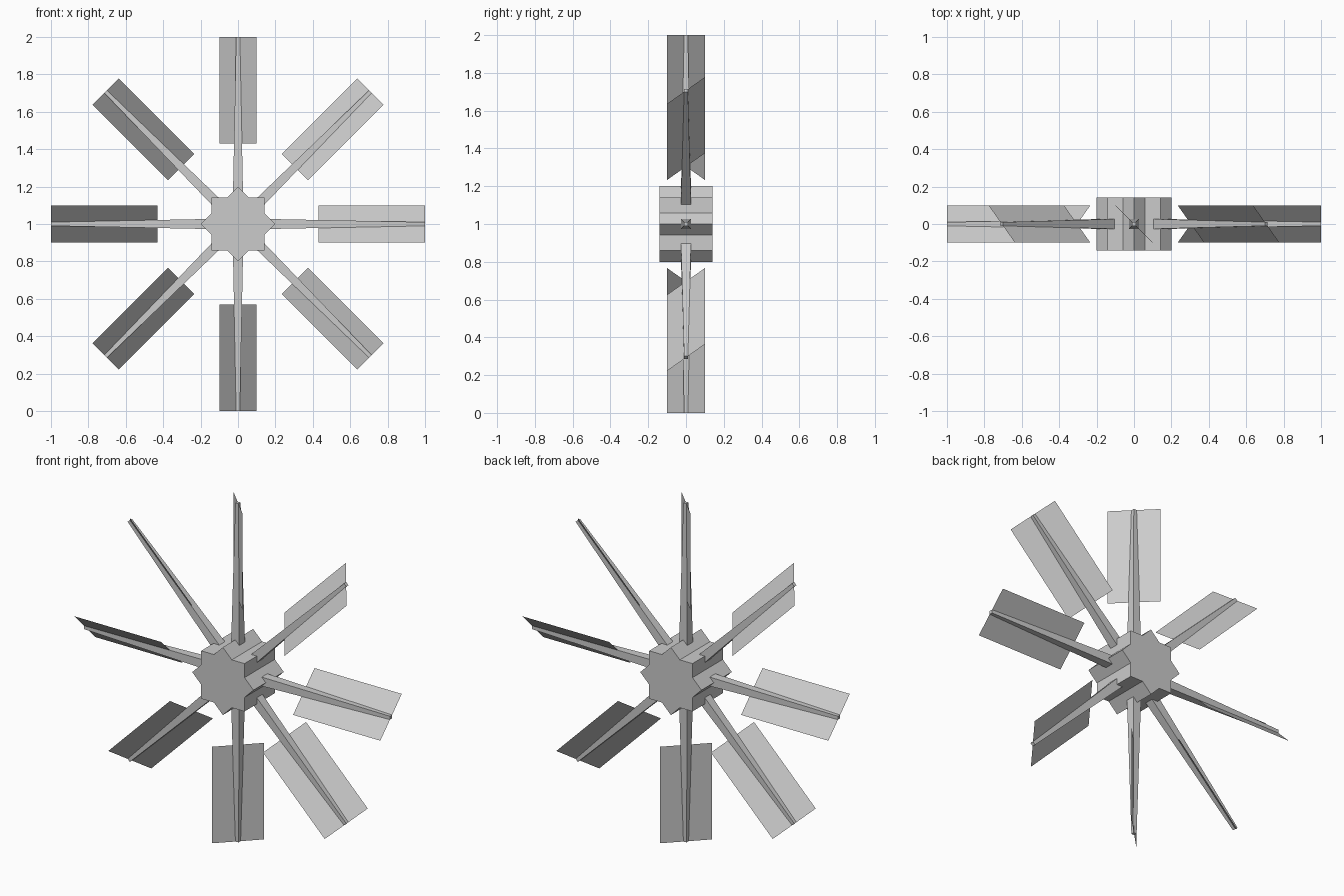
import bpy
from math import pi, cos, sin, sqrt
from mathutils import Matrix, Vector

if "Cube" in bpy.data.objects:
    bpy.data.objects.remove(bpy.data.objects["Cube"])

CENTRE = Vector((0, 0, 1))
COUNT = 8


def make_object(name, verts, faces):
    mesh = bpy.data.meshes.new(name)
    mesh.from_pydata(verts, [], faces)
    obj = bpy.data.objects.new(name, mesh)
    bpy.context.collection.objects.link(obj)
    return obj


# Hub: eight-pointed star prism (two crossed square blocks)
half = 0.2 / sqrt(2)
notch = half / cos(pi / 8)
n = 2 * COUNT
verts = []
for y in (-half, half):
    for i in range(n):
        r = 0.2 if i % 2 == 0 else notch
        a = i * 2 * pi / n
        verts.append((r * cos(a), y, 1 + r * sin(a)))
faces = [tuple(range(n)), tuple(reversed(range(n, 2 * n)))]
faces += [(i, i + n, (i + 1) % n + n, (i + 1) % n) for i in range(n)]
make_object("hub", verts, faces)

# Spoke along +x: square bar tapering outwards
spoke = [(x, sy * w, sz * w) for x, w in ((0.1, 0.028), (1.0, 0.01))
         for sy, sz in ((-1, -1), (1, -1), (1, 1), (-1, 1))]
spoke_faces = [(3, 2, 1, 0), (4, 5, 6, 7)]
spoke_faces += [(i, (i + 1) % 4, (i + 1) % 4 + 4, i + 4) for i in range(4)]

# Paddle along +x: thin sheet pitched at 45 degrees
paddle = [(0.43, -0.1, -0.1), (1.0, -0.1, -0.1), (1.0, 0.1, 0.1), (0.43, 0.1, 0.1)]

# Repeat around the hub axis
for k in range(COUNT):
    m = Matrix.Translation(CENTRE) @ Matrix.Rotation(-k * 2 * pi / COUNT, 4, 'Y')
    make_object(f"spoke_{k + 1}", [m @ Vector(v) for v in spoke], spoke_faces)
    make_object(f"paddle_{k + 1}", [m @ Vector(v) for v in paddle], [(0, 1, 2, 3)])
